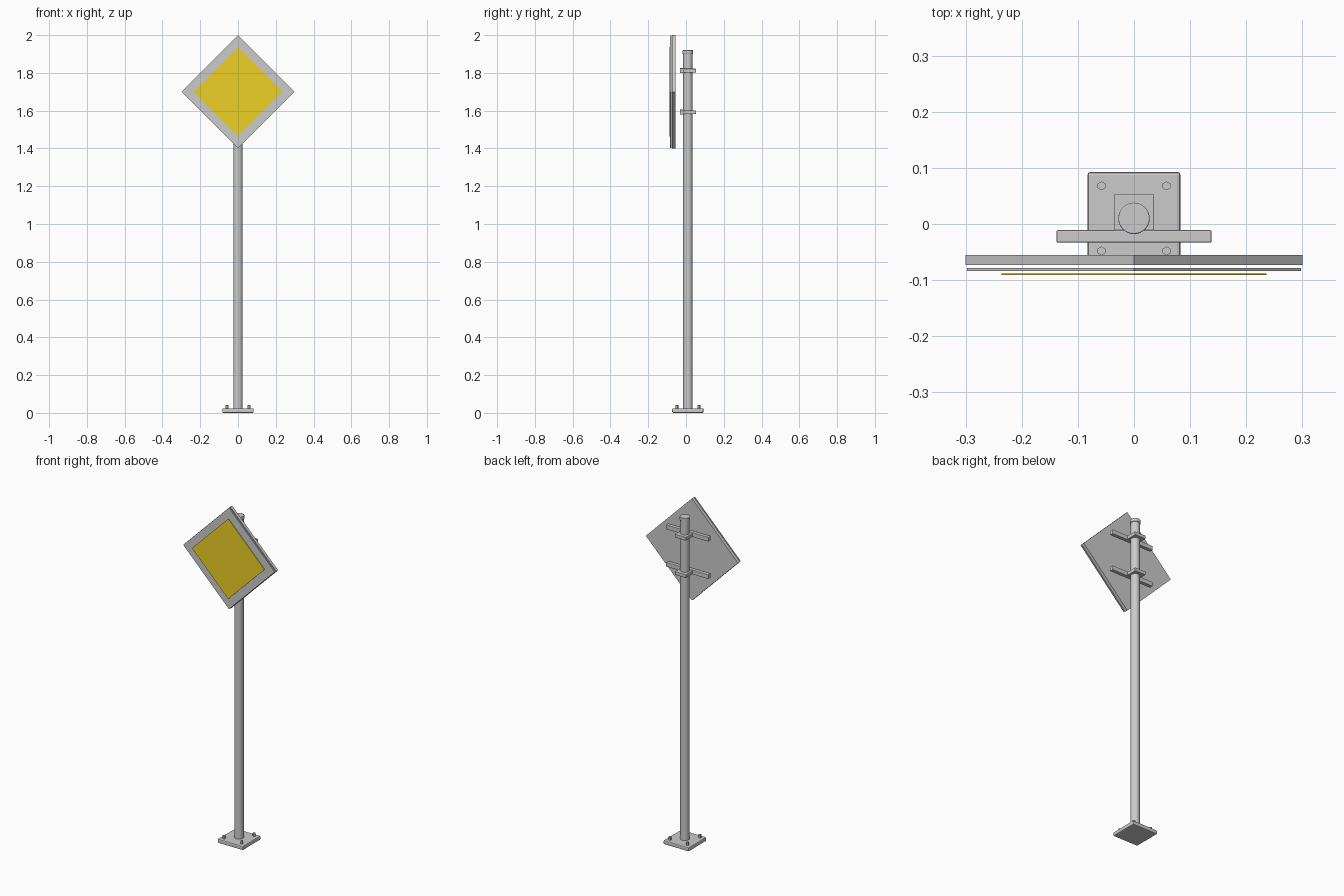
import bpy, math

if "Cube" in bpy.data.objects:
    bpy.data.objects.remove(bpy.data.objects["Cube"])

PY = 0.01        # pole axis in y
SIGN_Z = 1.70    # centre height of the diamond


def material(name, rgb):
    m = bpy.data.materials.new(name)
    m.diffuse_color = (*rgb, 1)
    m.use_nodes = True
    m.node_tree.nodes["Principled BSDF"].inputs["Base Color"].default_value = m.diffuse_color
    return m


def bevel(ob, width, segments=2):
    b = ob.modifiers.new("Bevel", 'BEVEL')
    b.width, b.segments, b.limit_method = width, segments, 'ANGLE'


def box(name, size, loc, bev=0.0):
    bpy.ops.mesh.primitive_cube_add(size=1, location=loc)
    ob = bpy.context.object
    ob.name, ob.scale = name, size
    bpy.ops.object.transform_apply(location=False, rotation=False, scale=True)
    if bev:
        bevel(ob, bev)
    return ob


def cylinder(name, r, z0, z1, x=0, y=PY, sides=32, bev=0.0):
    bpy.ops.mesh.primitive_cylinder_add(vertices=sides, radius=r, depth=z1 - z0,
                                        location=(x, y, (z0 + z1) / 2))
    ob = bpy.context.object
    ob.name = name
    if sides > 8:
        bpy.ops.object.shade_smooth_by_angle(angle=math.radians(35))
    if bev:
        bevel(ob, bev)
    return ob


def diamond(name, half, y0, y1, mat=None):
    side = half * math.sqrt(2)
    ob = box(name, (side, abs(y1 - y0), side), (0, (y0 + y1) / 2, SIGN_Z))
    ob.rotation_euler.y = math.radians(45)
    if mat:
        ob.data.materials.append(mat)
    return ob


# Base plate with four hex anchor bolts
box("base_plate", (0.166, 0.166, 0.024), (0, PY, 0.012), 0.006)
for sx in (-1, 1):
    for sy in (-1, 1):
        cylinder("anchor_bolt", 0.008, 0.02, 0.042, sx * 0.058, PY + sy * 0.058, 6)

# Pole and cap
cylinder("pole", 0.025, 0.02, 1.91)
cylinder("pole_cap", 0.028, 1.90, 1.92, bev=0.002)

# Two clamps around the pole, each carrying a cross bar
for z in (SIGN_Z - 0.108, SIGN_Z + 0.112):
    box("pole_clamp", (0.072, 0.084, 0.02), (0, 0.011, z), 0.002)
    box("cross_bar", (0.276, 0.022, 0.026), (0, -0.022, z), 0.002)

# Layered diamond sign: backing, pale border sheet, yellow centre
diamond("sign_backing", 0.30, -0.073, -0.055)
diamond("sign_border", 0.298, -0.084, -0.078, material("pale_border", (0.75, 0.74, 0.73)))
diamond("sign_centre", 0.236, -0.091, -0.088, material("sign_yellow", (0.85, 0.63, 0.02)))
